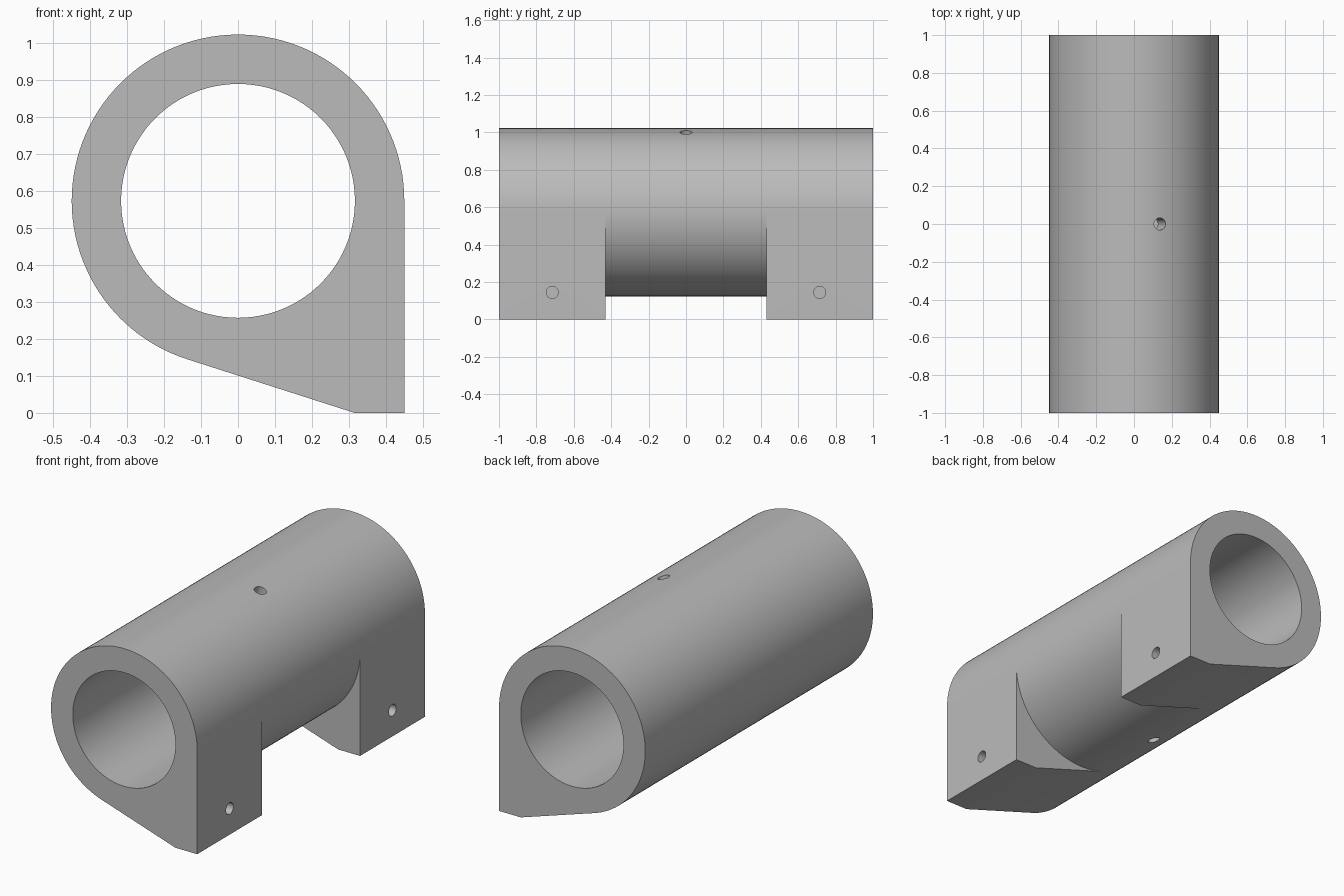
import bpy, bmesh, math
from mathutils import Vector

if "Cube" in bpy.data.objects:
    bpy.data.objects.remove(bpy.data.objects["Cube"])

R, BORE, ZC = 0.4495, 0.316, 0.573     # outer radius, bore radius, axis height
HALF, NOTCH = 1.0, 0.43                # half length, half width of the notch
TOE = 0.315                            # start of the flat foot
HOLE = 0.032

grey = bpy.data.materials.new("plain grey")
grey.diffuse_color = (0.5, 0.5, 0.5, 1)
grey.use_nodes = True
grey.node_tree.nodes["Principled BSDF"].inputs["Base Color"].default_value = grey.diffuse_color

# Angle where the sloped underside touches the tube
reach = math.hypot(TOE, ZC)
tangent = math.atan2(-ZC, TOE) - math.acos(R / reach) + 2 * math.pi


def arc(a0, a1, n):
    return [(R * math.cos(a0 + (a1 - a0) * i / n),
             ZC + R * math.sin(a0 + (a1 - a0) * i / n)) for i in range(n + 1)]


# Profile pieces: upper arc, lower arc (notch only), angular foot (lugs only)
upper = arc(0, tangent, 84)
lower = arc(tangent, 2 * math.pi, 36)[1:-1]
foot = [(TOE, 0), (R, 0)]

bm = bmesh.new()


def ring(points, y):
    return [bm.verts.new((x, y, z)) for x, z in points]


def strip(a, b):
    for i in range(len(a) - 1):
        bm.faces.new((a[i], a[i + 1], b[i + 1], b[i]))


ys = (-HALF, -NOTCH, NOTCH, HALF)
up = [ring(upper, y) for y in ys]
low = {k: ring(lower, ys[k]) for k in (1, 2)}
feet = [ring(foot, y) for y in ys]


def closed(k, part):
    return [up[k][-1]] + part + [up[k][0]]


for k in range(3):
    strip(up[k], up[k + 1])
strip(closed(1, low[1]), closed(2, low[2]))          # round underside in the notch
for k in (0, 2):
    strip(closed(k, feet[k]), closed(k + 1, feet[k + 1]))   # lugs
for k in (0, 3):
    bm.faces.new(up[k] + feet[k])                    # end faces
for k in (1, 2):
    bm.faces.new(closed(k, feet[k]) + low[k][::-1])  # lug inner faces
bmesh.ops.recalc_face_normals(bm, faces=bm.faces[:])

mesh = bpy.data.meshes.new("bearing_block")
bm.to_mesh(mesh)
bm.free()
body = bpy.data.objects.new("bearing_block", mesh)
bpy.context.collection.objects.link(body)
mesh.materials.append(grey)


def drill(name, centre, direction, radius, length, sides):
    """Cut a round hole and remove the cutter."""
    bpy.ops.mesh.primitive_cylinder_add(vertices=sides, radius=radius, depth=length, location=centre)
    cutter = bpy.context.object
    cutter.name = name
    cutter.hide_render = True
    cutter.rotation_euler = Vector(direction).to_track_quat('Z', 'Y').to_euler()
    cutter.data.materials.append(grey)
    bpy.context.view_layer.update()
    mod = body.modifiers.new(name, 'BOOLEAN')
    mod.operation, mod.solver, mod.object = 'DIFFERENCE', 'EXACT', cutter
    bpy.context.view_layer.objects.active = body
    bpy.ops.object.modifier_apply(modifier=name)
    bpy.data.objects.remove(cutter)


# Main bore, cross hole square to the slope, and two blind screw holes
drill("bore", (0, 0, ZC), (0, 1, 0), BORE, 2.4, 96)
drill("cross_hole", (0, 0, ZC), (math.cos(tangent), 0, math.sin(tangent)), HOLE, 1.3, 32)
for side in (-1, 1):
    drill("screw_hole", (0.4, side * 0.715, 0.145), (1, 0, 0), HOLE, 0.4, 32)

bpy.ops.object.select_all(action='DESELECT')
body.select_set(True)
bpy.context.view_layer.objects.active = body
bpy.ops.object.shade_smooth_by_angle(angle=math.radians(30))
